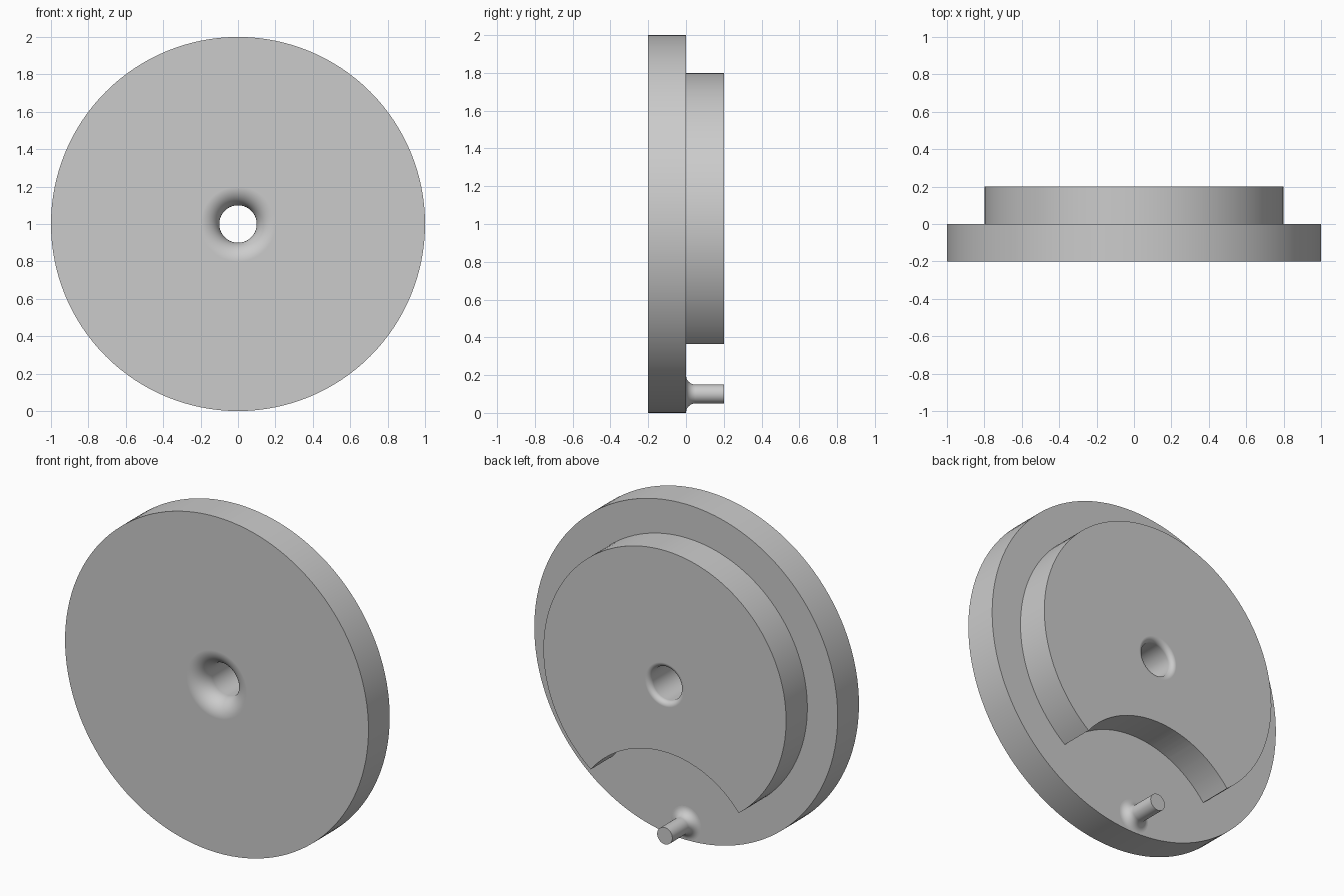
import bpy
import bmesh
from math import cos, sin, pi, radians
from mathutils import Vector

default = bpy.data.objects.get("Cube")
if default:
    bpy.data.objects.remove(default, do_unlink=True)

grey = bpy.data.materials.new("plain grey")
grey.use_nodes = True
colour = (0.6, 0.6, 0.6, 1)
grey.diffuse_color = colour
grey.node_tree.nodes["Principled BSDF"].inputs["Base Color"].default_value = colour


def fillet(r, y, radius, start, end, steps=12):
    """Arc points (r, y), angles in degrees."""
    angles = [radians(start + (end - start) * i / steps) for i in range(steps + 1)]
    return [(r + radius * cos(a), y + radius * sin(a)) for a in angles]


def lathe(name, profile, height, steps=128):
    """Turn a closed (r, y) profile about a y-aligned axis at the given height."""
    bm = bmesh.new()
    verts = [bm.verts.new((r, y, height)) for r, y in profile]
    edges = [bm.edges.new((v, verts[i - 1])) for i, v in enumerate(verts)]
    bmesh.ops.spin(bm, geom=verts + edges, cent=Vector((0, 0, height)),
                   axis=Vector((0, 1, 0)), angle=2 * pi, steps=steps)
    bmesh.ops.remove_doubles(bm, verts=bm.verts, dist=1e-5)
    bmesh.ops.recalc_face_normals(bm, faces=bm.faces)
    mesh = bpy.data.meshes.new(name)
    bm.to_mesh(mesh)
    bm.free()
    mesh.materials.append(grey)
    obj = bpy.data.objects.new(name, mesh)
    bpy.context.collection.objects.link(obj)
    return obj


def activate(obj):
    bpy.ops.object.select_all(action="DESELECT")
    obj.select_set(True)
    bpy.context.view_layer.objects.active = obj


def smooth(obj):
    activate(obj)
    bpy.ops.object.shade_smooth_by_angle(angle=radians(30))
    weighted = obj.modifiers.new("flat faces stay flat", "WEIGHTED_NORMAL")
    weighted.keep_sharp = True


# Base disc with a flared hole at the front
base = lathe("base_disc",
             [(0.1, 0), (1, 0), (1, -0.2)] + fillet(0.2, -0.1, 0.1, 270, 180), 1)

# Raised locking disc with a softened hole at the back
locking = lathe("locking_disc",
                [(0.8, 0), (0.1, 0)] + fillet(0.13, 0.17, 0.03, 180, 90) + [(0.8, 0.2)], 1)

# Crescent clearance cut out of the locking disc
cutter = lathe("crescent_cutter",
               [(0, -0.1), (0.625, -0.1), (0.625, 0.3), (0, 0.3)], -0.025)
cutter.hide_render = True
cut = locking.modifiers.new("crescent", "BOOLEAN")
cut.operation = "DIFFERENCE"
cut.solver = "EXACT"
cut.object = cutter
activate(locking)
bpy.ops.object.modifier_apply(modifier=cut.name)
bpy.data.objects.remove(cutter, do_unlink=True)

# Drive pin with a filleted root
pin = lathe("drive_pin",
            [(0, 0)] + fillet(0.1, 0.05, 0.05, 270, 180) + [(0.05, 0.2), (0, 0.2)], 0.1, 48)

for part in (base, locking, pin):
    smooth(part)
